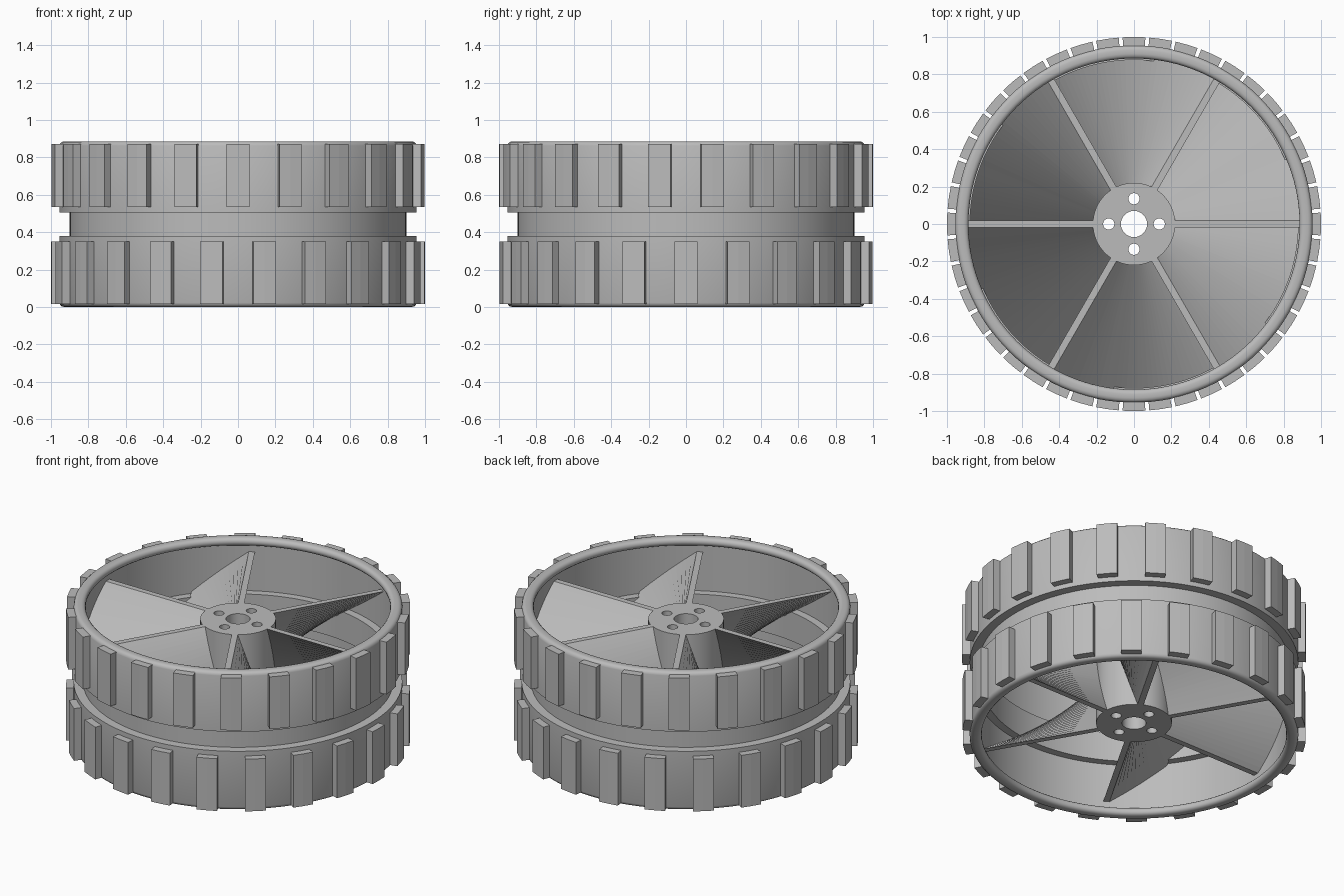
import bpy, bmesh
from math import sin, cos, pi, radians

if "Cube" in bpy.data.objects:
    bpy.data.objects.remove(bpy.data.objects["Cube"], do_unlink=True)

grey = bpy.data.materials.new("mid_grey")
grey.use_nodes = True
COLOUR = (0.5, 0.5, 0.5, 1)
grey.diffuse_color = COLOUR
grey.node_tree.nodes["Principled BSDF"].inputs["Base Color"].default_value = COLOUR

HEIGHT = 0.885
MID = HEIGHT / 2


def polar(r, a, z):
    return (r * cos(a), r * sin(a), z)


def make_object(name, bm, smooth=False):
    bmesh.ops.recalc_face_normals(bm, faces=bm.faces)
    mesh = bpy.data.meshes.new(name)
    bm.to_mesh(mesh)
    bm.free()
    mesh.materials.append(grey)
    ob = bpy.data.objects.new(name, mesh)
    bpy.context.collection.objects.link(ob)
    if smooth:
        bpy.ops.object.select_all(action="DESELECT")
        bpy.context.view_layer.objects.active = ob
        ob.select_set(True)
        bpy.ops.object.shade_smooth_by_angle(angle=radians(35))
    return ob


def loft(bm, loops, closed=False, caps=False):
    """Skin a list of closed point loops."""
    rows = [[bm.verts.new(p) for p in loop] for loop in loops]
    pairs = list(zip(rows, rows[1:]))
    if closed:
        pairs.append((rows[-1], rows[0]))
    for a, b in pairs:
        n = len(a)
        for i in range(n):
            bm.faces.new((a[i], a[(i + 1) % n], b[(i + 1) % n], b[i]))
    if caps:
        bm.faces.new(rows[0])
        bm.faces.new(rows[-1])


# Rim: thin revolved shell with rounded lips and a central groove
upper_outer = [(0.90, 0.505), (0.955, 0.505), (0.955, 0.862), (0.951, 0.874),
               (0.942, 0.882), (0.93, HEIGHT)]
upper_inner = [(0.91, HEIGHT), (0.897, 0.882), (0.888, 0.873), (0.885, 0.86),
               (0.888, 0.847), (0.897, 0.838), (0.925, 0.835),
               (0.925, 0.535), (0.877, 0.535)]
upper = upper_outer + upper_inner
profile = upper + [(r, HEIGHT - z) for r, z in reversed(upper)]
SEGMENTS = 120
bm = bmesh.new()
loft(bm, [[polar(r, 2 * pi * i / SEGMENTS, z) for r, z in profile]
          for i in range(SEGMENTS)], closed=True)
make_object("rim", bm, smooth=True)


# Tread blocks: two staggered rows
def tread_row(name, z0, z1, offset, count=22, half=radians(3.5)):
    bm = bmesh.new()
    for k in range(count):
        mid = -pi / 2 + (k + offset) * 2 * pi / count
        outline = [(0.94, -half), (1.0, -half), (1.0, 0), (1.0, half), (0.94, half)]
        loft(bm, [[polar(r, mid + a, z) for r, a in outline] for z in (z0, z1)],
             caps=True)
    make_object(name, bm)


tread_row("upper_treads", 0.535, 0.87, 0)
tread_row("lower_treads", HEIGHT - 0.87, HEIGHT - 0.535, 0.5)


# Hub with a centre bore and four bolt holes
def cylinder(bm, r, z0, z1, x=0, y=0, n=64):
    loft(bm, [[(x + r * cos(2 * pi * i / n), y + r * sin(2 * pi * i / n), z)
               for i in range(n)] for z in (z0, z1)], caps=True)


HUB_LOW, HUB_TOP = 0.1, HEIGHT - 0.1
bm = bmesh.new()
cylinder(bm, 0.22, HUB_LOW, HUB_TOP)
hub = make_object("hub", bm)
bm = bmesh.new()
cylinder(bm, 0.07, 0, 1, n=48)
for k in range(4):
    x, y, _ = polar(0.135, k * pi / 2, 0)
    cylinder(bm, 0.03, 0, 1, x, y, n=32)
cutter = make_object("hole_cutter", bm)
cutter.hide_render = True
cut = hub.modifiers.new("holes", "BOOLEAN")
cut.operation = "DIFFERENCE"
cut.solver = "EXACT"
cut.object = cutter
bpy.ops.object.select_all(action="DESELECT")
bpy.context.view_layer.objects.active = hub
hub.select_set(True)
bpy.ops.object.modifier_apply(modifier=cut.name)
bpy.data.objects.remove(cutter, do_unlink=True)
bpy.ops.object.shade_smooth_by_angle(angle=radians(35))

# Six blades, each a radial bar twisted a sixth of a turn over the hub height
SLICES = 32
HALF_WIDTH = 0.018
bm = bmesh.new()
for k in range(6):
    loops = []
    for s in range(SLICES + 1):
        t = s / SLICES
        z = HUB_TOP + (HUB_LOW - HUB_TOP) * t
        a = (k + t) * pi / 3
        reach = 0.885 if abs(z - MID) < 0.1 else 0.93
        bar = [(0.2, -HALF_WIDTH), (reach, -HALF_WIDTH),
               (reach, HALF_WIDTH), (0.2, HALF_WIDTH)]
        loops.append([(u * cos(a) - v * sin(a), u * sin(a) + v * cos(a), z)
                      for u, v in bar])
    loft(bm, loops, caps=True)
make_object("fan_blades", bm)
